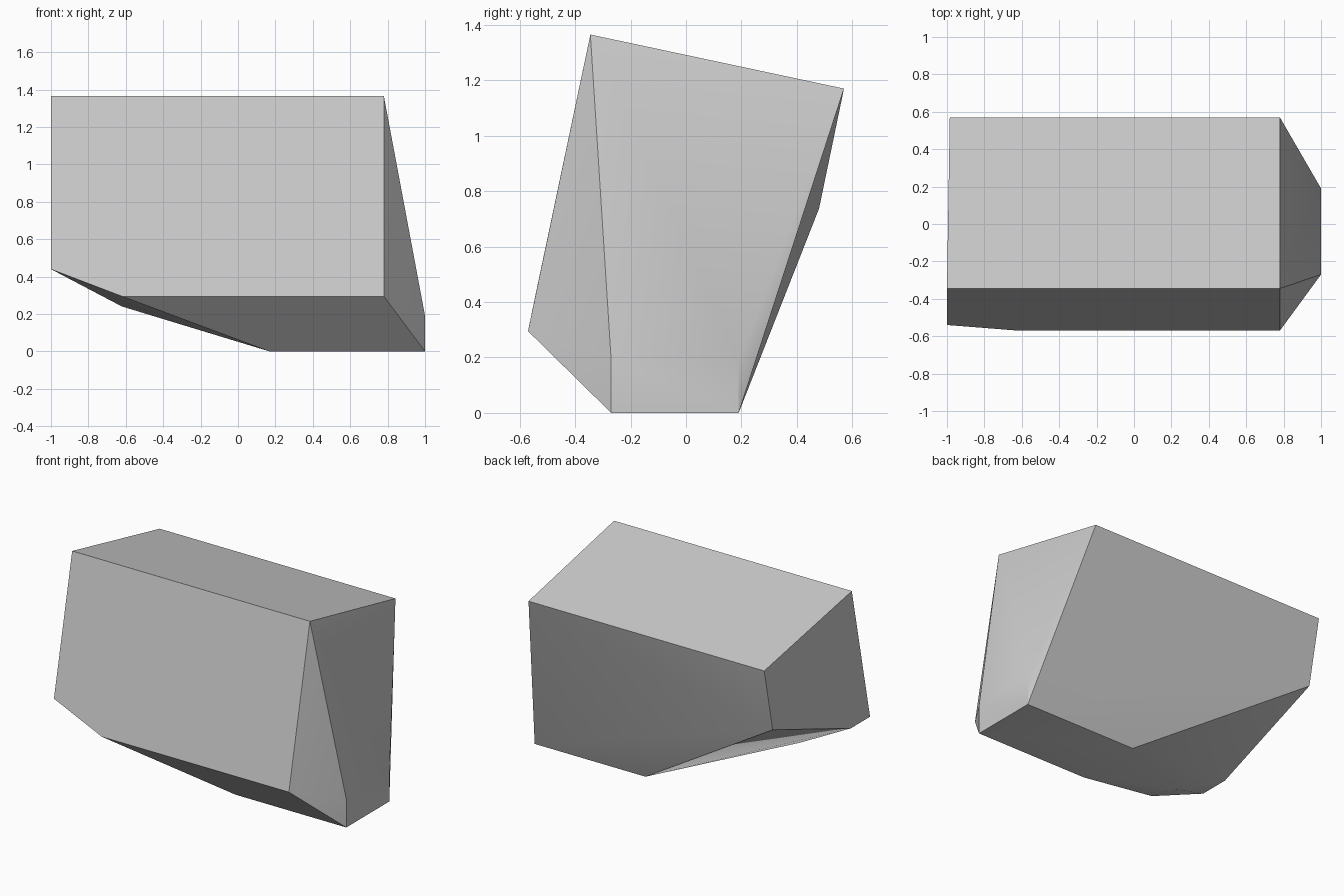
import bpy, bmesh, math

cube = bpy.data.objects.get("Cube")
if cube:
    bpy.data.objects.remove(cube, do_unlink=True)

# Plain stone grey
grey = bpy.data.materials.new("stone_grey")
grey.use_nodes = True
colour = (0.6, 0.6, 0.6, 1)
grey.diffuse_color = colour
grey.node_tree.nodes["Principled BSDF"].inputs["Base Color"].default_value = colour

# Corners of the block, grouped by the face they bound
left_end = [(-1, -0.345, 1.365), (-1, -0.54, 0.44), (-1, -0.335, 0.44),
            (-0.985, 0.48, 0.737), (-0.985, 0.57, 1.17)]
right_shoulder = [(0.78, -0.345, 1.365), (0.78, 0.57, 1.17), (0.78, -0.57, 0.295)]
lower_front = [(-0.62, -0.57, 0.295), (-0.62, -0.34, 0.24)]
base = [(x, y, 0) for x in (0.17, 1) for y in (-0.27, 0.19)]
right_tip = [(1, y, 0.19) for y in (-0.27, 0.19)]

# Wrap the corners in one convex, faceted block
bm = bmesh.new()
for corner in left_end + right_shoulder + lower_front + base + right_tip:
    bm.verts.new(corner)
bmesh.ops.convex_hull(bm, input=bm.verts[:])
bmesh.ops.dissolve_limit(bm, angle_limit=math.radians(1),
                         verts=bm.verts[:], edges=bm.edges[:])
bmesh.ops.recalc_face_normals(bm, faces=bm.faces[:])
mesh = bpy.data.meshes.new("stone_block")
bm.to_mesh(mesh)
bm.free()
mesh.materials.append(grey)

block = bpy.data.objects.new("stone_block", mesh)
bpy.context.collection.objects.link(block)

# Soft shading across shallow facets, crisp main edges
bpy.ops.object.select_all(action="DESELECT")
block.select_set(True)
bpy.context.view_layer.objects.active = block
bpy.ops.object.shade_smooth_by_angle(angle=math.radians(30))
